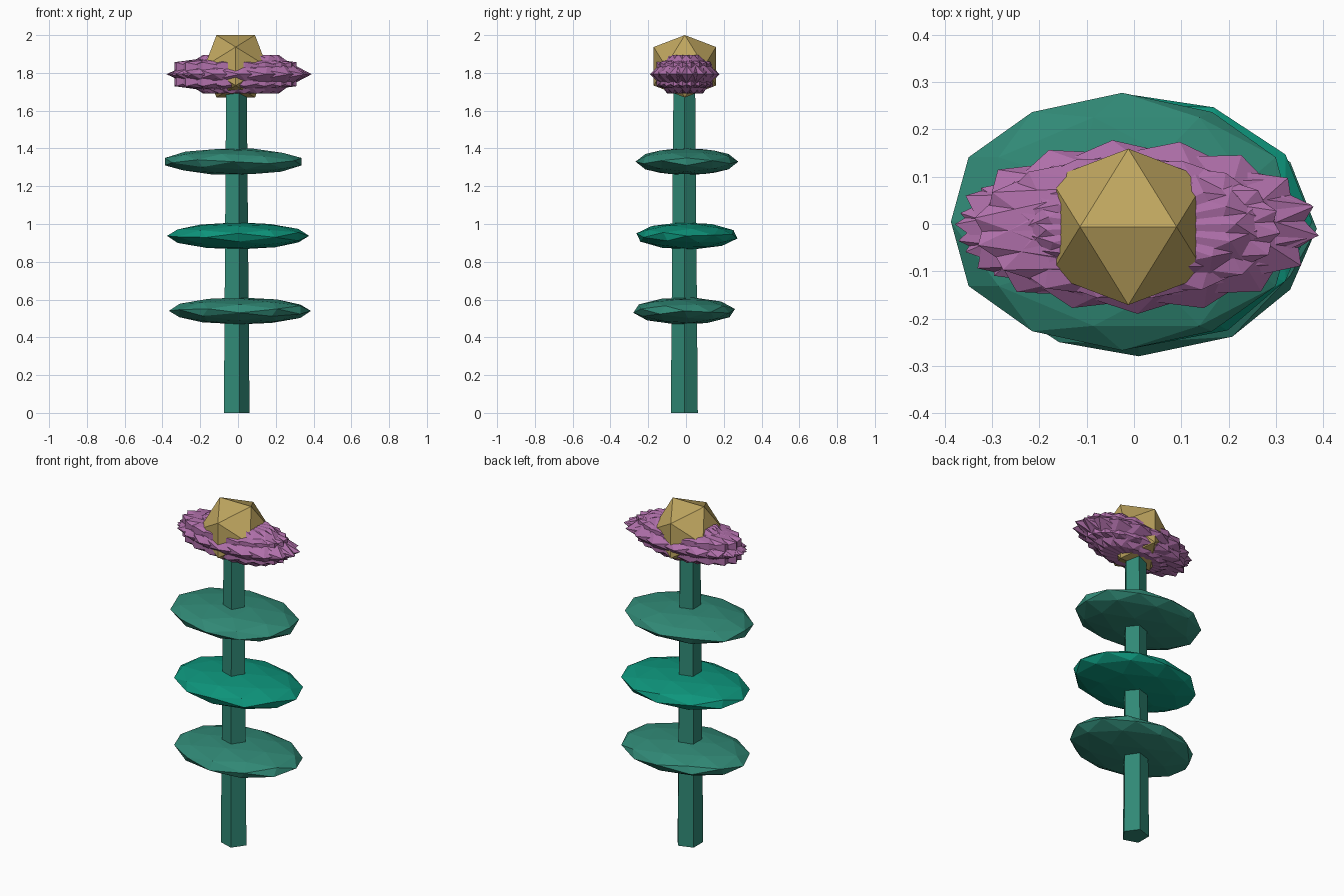
import bpy, bmesh, math
from mathutils import Matrix, Vector

if "Cube" in bpy.data.objects:
    bpy.data.objects.remove(bpy.data.objects["Cube"])

CX, CY = -0.012, -0.006   # stem axis


def material(name, rgb):
    m = bpy.data.materials.new(name)
    m.diffuse_color = (*rgb, 1)
    m.use_nodes = True
    m.node_tree.nodes["Principled BSDF"].inputs["Base Color"].default_value = m.diffuse_color
    return m


GREEN = material("stem_green", (0.03, 0.25, 0.18))
BRIGHT = material("leaf_bright", (0.004, 0.30, 0.20))
PURPLE = material("petal_purple", (0.43, 0.16, 0.40))
GOLD = material("centre_gold", (0.52, 0.38, 0.115))


def finish(name, bm, mat):
    me = bpy.data.meshes.new(name)
    bm.to_mesh(me)
    bm.free()
    me.materials.append(mat)
    ob = bpy.data.objects.new(name, me)
    bpy.context.collection.objects.link(ob)
    return ob


def rot(axis, deg):
    return Matrix.Rotation(math.radians(deg), 4, axis)


def faceted_ball(bm, detail, centre, size, turn):
    """Icosphere, turned first and then stretched along the world axes."""
    mat = Matrix.Translation(Vector(centre)) @ Matrix.Diagonal((*size, 1)) @ turn
    bmesh.ops.create_icosphere(bm, subdivisions=detail, radius=1, matrix=mat)


# Five-sided tapering stem with one corner towards +x
bm = bmesh.new()
H = 1.78
bmesh.ops.create_cone(bm, cap_ends=True, segments=5, radius1=0.075, radius2=0.060, depth=H,
                      matrix=Matrix.Translation((CX - 0.002, CY - 0.003, H / 2)) @ rot('Z', -90))
finish("stem", bm, GREEN)

# Three flattened leaf discs
leaves = [
    ("lower_leaf", 0.54, 0.010, -0.010, rot('X', 8) @ rot('Y', 90), GREEN),
    ("middle_leaf", 0.937, 0.0, 0.005, rot('X', 25) @ rot('Y', 90), BRIGHT),
    ("upper_leaf", 1.33, -0.025, 0.005, rot('Y', 74.14), GREEN),
]
for name, z, x, y, turn, mat in leaves:
    bm = bmesh.new()
    faceted_ball(bm, 2, (x, y, z), (0.376, 0.272, 0.072), turn)
    finish(name, bm, mat)

# Icosahedron turned so that an edge lies along x at its top
EDGE_UP = rot('Y', -31.717)

# Spiky flower head: overlapping icosahedra turned about the stem
bm = bmesh.new()
N = 9
for i in range(N):
    a = 2 * math.pi * i / N
    centre = (CX + 0.012 + 0.015 * math.cos(a), CY + 0.008 * math.sin(a), 1.793)
    faceted_ball(bm, 1, centre, (0.382, 0.177, 0.121), rot('Z', 180 * i / N + 4) @ EDGE_UP)
finish("flower_petals", bm, PURPLE)

# Gold flower centre
bm = bmesh.new()
faceted_ball(bm, 1, (CX, CY, 1.835), (0.194, 0.194, 0.194), EDGE_UP)
finish("flower_centre", bm, GOLD)
